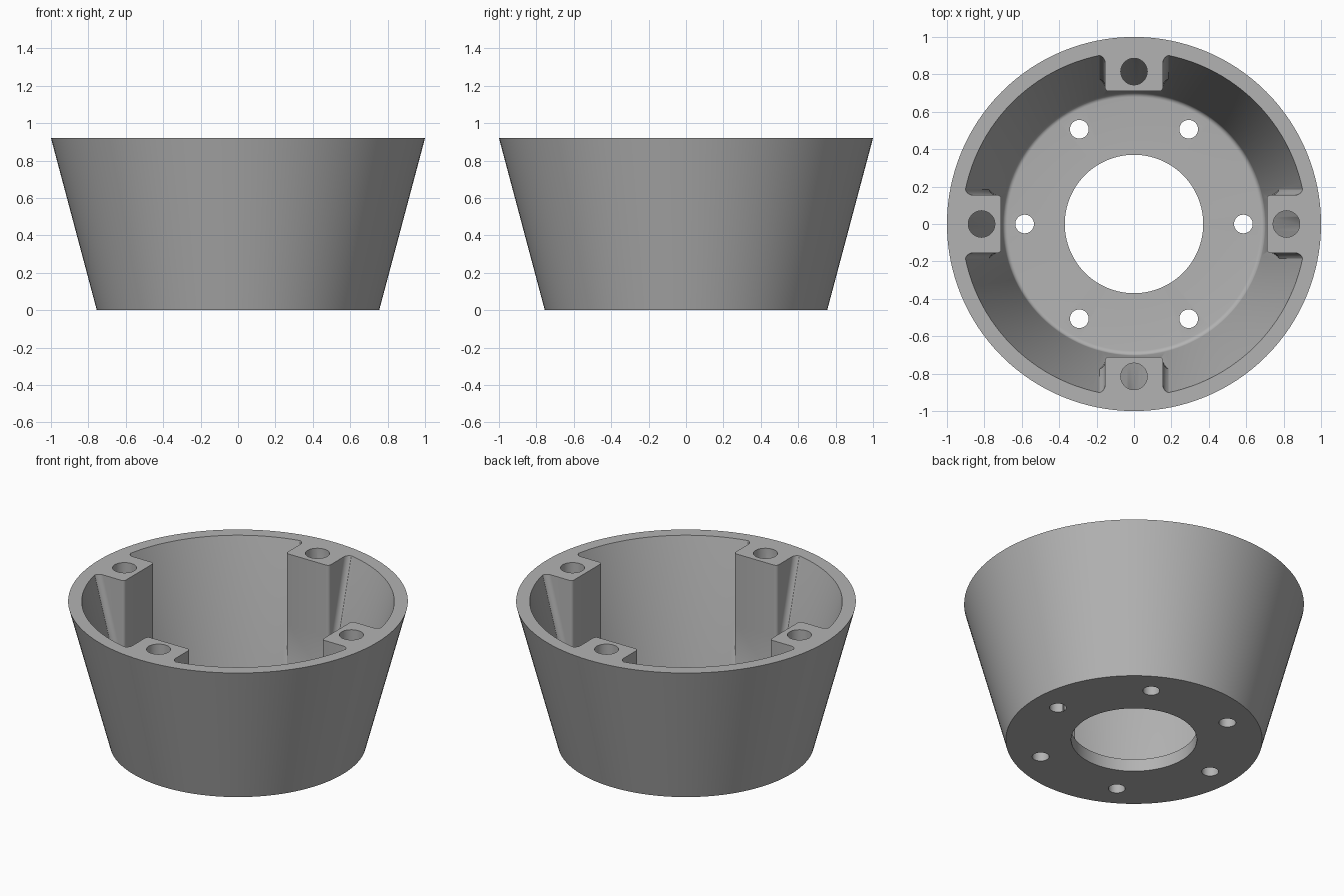
import bpy, bmesh
from math import sin, cos, pi, sqrt, radians
from mathutils import Matrix

H = 0.92          # overall height
FLOOR = 0.08      # floor thickness
SLOPE = 0.245 / H # wall flare

if "Cube" in bpy.data.objects:
    bpy.data.objects.remove(bpy.data.objects["Cube"], do_unlink=True)

grey = bpy.data.materials.new("grey")
grey.use_nodes = True
colour = (0.45, 0.45, 0.45, 1)
grey.diffuse_color = colour
grey.node_tree.nodes["Principled BSDF"].inputs["Base Color"].default_value = colour


def make(name, bm):
    bmesh.ops.recalc_face_normals(bm, faces=bm.faces)
    mesh = bpy.data.meshes.new(name)
    bm.to_mesh(mesh)
    bm.free()
    mesh.materials.append(grey)
    ob = bpy.data.objects.new(name, mesh)
    bpy.context.collection.objects.link(ob)
    return ob


def loft(bm, rings, closed=False):
    """Skin between rings of points; cap the ends unless closed."""
    loops = [[bm.verts.new(p) for p in ring] for ring in rings]
    pairs = list(zip(loops, loops[1:]))
    if closed:
        pairs.append((loops[-1], loops[0]))
    else:
        bm.faces.new(loops[0])
        bm.faces.new(loops[-1])
    for a, b in pairs:
        for i in range(len(a)):
            j = (i + 1) % len(a)
            bm.faces.new((a[i], a[j], b[j], b[i]))


def circle(r, z, n, cx=0, cy=0):
    return [(cx + r * cos(2 * pi * i / n), cy + r * sin(2 * pi * i / n), z)
            for i in range(n)]


def boolean(ob, tool, operation):
    tool.hide_render = True
    mod = ob.modifiers.new("cut", 'BOOLEAN')
    mod.operation = operation
    mod.solver = 'EXACT'
    mod.object = tool
    bpy.context.view_layer.objects.active = ob
    bpy.ops.object.modifier_apply(modifier=mod.name)
    bpy.data.objects.remove(tool, do_unlink=True)


def inner_radius(z):
    return 0.92 - SLOPE * (H - z)


# Flared bowl with a central bore and a small fillet around the floor
fillet = 0.025
profile = [(0.37, 0), (0.755, 0), (1.0, H), (0.92, H)]
for k in range(6):
    a = radians(15 * k + 15) if k else radians(15)
    r = inner_radius(FLOOR + fillet) - fillet + fillet * cos(a)
    profile.append((r, FLOOR + fillet - fillet * sin(a)))
profile = profile[:4] + [(inner_radius(FLOOR + fillet), FLOOR + fillet)] + profile[4:]
profile.append((0.37, FLOOR))
bm = bmesh.new()
loft(bm, [circle(r, z, 128) for r, z in profile], closed=True)
bowl = make("flared_bowl", bm)

# Six bolt holes through the floor
bm = bmesh.new()
for i in range(6):
    x, y = 0.585 * cos(i * pi / 3), 0.585 * sin(i * pi / 3)
    loft(bm, [circle(0.05, z, 32, x, y) for z in (-0.1, 0.2)])
boolean(bowl, make("bolt_hole_cutter", bm), 'DIFFERENCE')


# Screw boss section: rounded inner corners, flared where it meets the wall
def boss_section(z):
    half, inner, flare, corner = 0.155, 0.71, 0.04, 0.02
    wall = sqrt(inner_radius(z) ** 2 - (half + flare) ** 2) + 0.004
    side = []
    for k in range(5):
        a = k * pi / 8
        side.append((half - corner + corner * sin(a),
                     inner + corner - corner * cos(a)))
    for k in range(7):
        a = k * pi / 12
        side.append((half + flare - flare * cos(a),
                     max(wall - flare + flare * sin(a), 0.7305 + k * 0.0003)))
    side.append((half + flare, max(wall + 0.03, 0.736)))
    return [(x, y, z) for x, y in side] + [(-x, y, z) for x, y in reversed(side)]


bm = bmesh.new()
loft(bm, [boss_section(z) for z in (0.06, 0.46, 0.69, H)])
boss = make("screw_boss", bm)
bm = bmesh.new()
loft(bm, [circle(0.071, z, 48, 0, 0.815) for z in (0.2, 1.1)])
boolean(boss, make("screw_hole_cutter", bm), 'DIFFERENCE')

# Four bosses around the wall, joined into the bowl
for i in range(4):
    copy = bpy.data.objects.new("screw_boss_copy", boss.data.copy())
    bpy.context.collection.objects.link(copy)
    copy.data.transform(Matrix.Rotation(i * pi / 2, 4, 'Z'))
    boolean(bowl, copy, 'UNION')
bpy.data.objects.remove(boss, do_unlink=True)

# Smooth curved walls, crisp rims
bpy.ops.object.select_all(action='DESELECT')
bowl.select_set(True)
bpy.context.view_layer.objects.active = bowl
bpy.ops.object.shade_smooth_by_angle(angle=radians(30))
